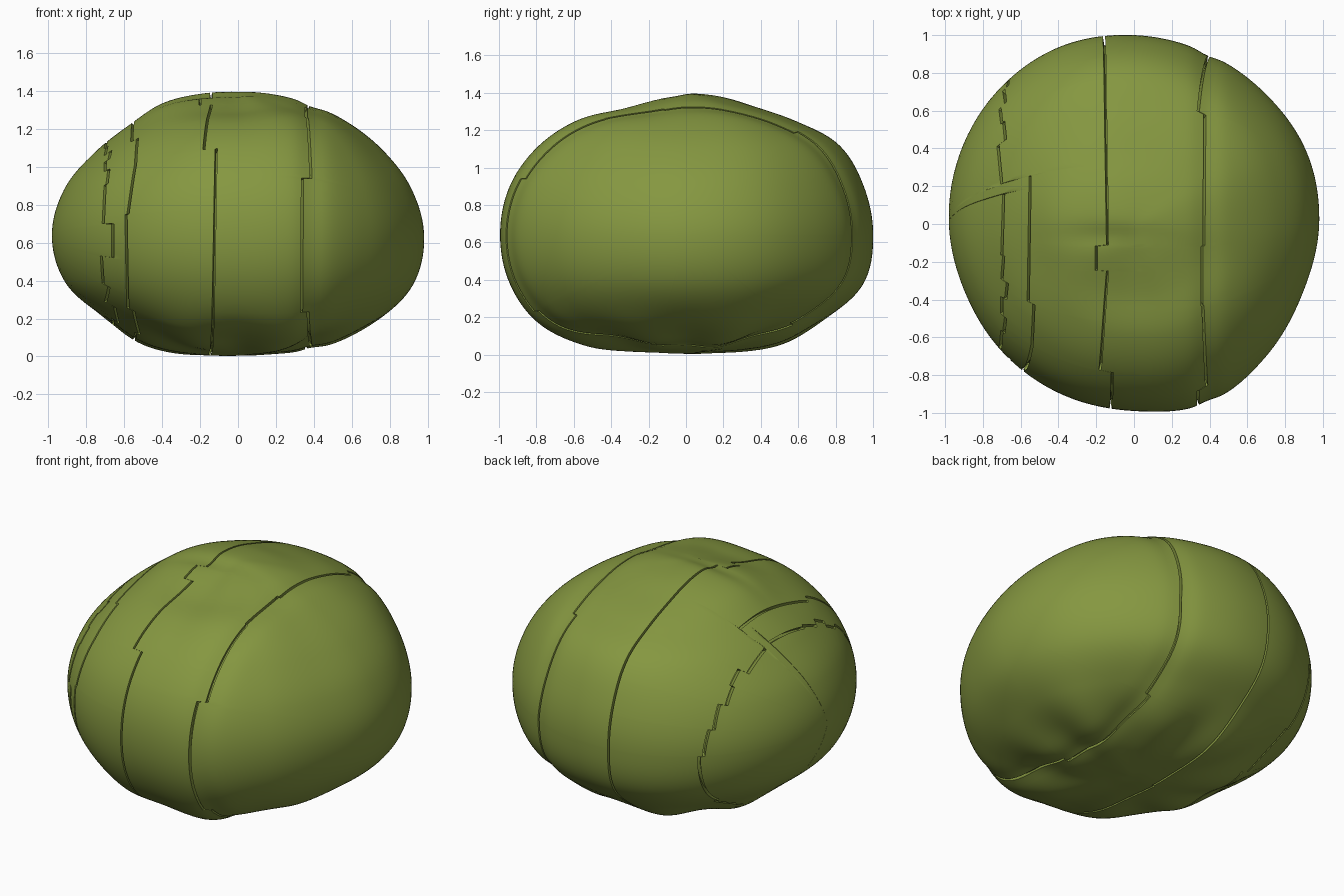
import bpy, bmesh, math
from mathutils import Vector

if "Cube" in bpy.data.objects:
    bpy.data.objects.remove(bpy.data.objects["Cube"])

green = bpy.data.materials.new("olive_green")
green.diffuse_color = (0.235, 0.31, 0.052, 1)
green.use_nodes = True
green.node_tree.nodes["Principled BSDF"].inputs["Base Color"].default_value = green.diffuse_color

CZ = 0.64      # height of the body centre
GAP = 0.006    # half width of the seams

# Radius from the centre every 15 degrees of elevation, bottom to top
RIGHT = [.635, .65, .70, .775, .875, .962, .98, .945, .885, .83, .79, .765, .755]
LEFT = [.635, .655, .71, .775, .84, .945, .98, .945, .87, .815, .80, .77, .755]
FRONT = [.635, .645, .70, .80, .92, .975, .99, .975, .92, .84, .75, .73, .755]
BACK = [.635, .65, .705, .79, .88, .985, 1.0, .985, .95, .85, .78, .76, .755]
# Plan radius every 22.5 degrees, from +x
PLAN = [.98, .99, .98, .985, 1.0, 1.017, 1.01, .995,
        .98, .965, .972, .98, .99, 1.025, .99, .965]


def spline(v, t, wrap=False):
    """Smooth interpolation through evenly spaced values."""
    i = math.floor(t)
    f = t - i
    n = len(v)
    a, b, c, d = [v[k % n] if wrap else v[max(0, min(n - 1, k))] for k in (i - 1, i, i + 1, i + 2)]
    return b + f * (c - a + f * (2 * a - 5 * b + 4 * c - d + f * (3 * (b - c) + d - a))) / 2


def radius(d):
    el = math.asin(max(-1, min(1, d.z)))
    th = math.atan2(d.y, d.x) % (2 * math.pi)
    c2, s2 = math.cos(th) ** 2, math.sin(th) ** 2
    t = el / math.radians(15) + 6
    px, py = (RIGHT if d.x > 0 else LEFT), (FRONT if d.y < 0 else BACK)
    r = c2 * spline(px, t) + s2 * spline(py, t)
    eq = c2 * px[6] + s2 * py[6]
    plan = spline(PLAN, th / math.radians(22.5), True)
    r *= 1 + (plan / eq - 1) * math.cos(el)
    # fuller upper shoulders on the right diagonals
    if d.x > 0:
        r += 0.02 * 4 * c2 * s2 * math.exp(-((el - 0.75) / 0.28) ** 2)
    # soft furrows round the underside
    r *= 1 - 0.02 * math.cos(8 * th) * math.exp(-((el + 0.8) / 0.26) ** 2)
    # shallow crease on the crown
    if d.z > 0:
        r -= 0.015 * math.exp(-((d.y + 0.08) / 0.08) ** 2 - ((d.x + 0.2) / 0.3) ** 2)
    # valley beside the right seam
    r -= 0.012 * math.exp(-((d.x * r - 0.39) / 0.06) ** 2)
    return r


def direction(a, p):
    return Vector((math.cos(a), math.sin(a) * math.cos(p), math.sin(a) * math.sin(p)))


def point(a, p, k=1.0):
    d = direction(a, p)
    return d * radius(d) * k + Vector((0, 0, CZ))


# Stepped seams: (start angle round the x axis, x at start, x at end)
SEAM_R = [(0, .40, .34), (43, .375, .37), (100, .36, .36), (125, .365, .385), (161, .34, .335),
          (207, .37, .385), (255, .36, .36), (320, .38, .40)]
SEAM_M = [(0, -.16, -.14), (99, -.20, -.20), (110, -.14, -.18),
          (150, -.115, -.15), (270, -.14, -.16)]
SEAM_L = [(0, -.66, -.67), (12, -.69, -.68), (24, -.71, -.70), (34, -.69, -.68), (44, -.72, -.70),
          (66, -.55, -.56), (130, -.53, -.54), (150, -.54, -.58), (172, -.59, -.58),
          (215, -.55, -.52), (240, -.54, -.55), (300, -.60, -.62), (330, -.64, -.64)]
# The end seam runs out into the tip at the back
SEAM_E = [(0, -1.3, -1.3), (72, -.69, -.70), (110, -.69, -.70), (125, -.67, -.68), (135, -.70, -.70),
          (145, -.68, -.69), (155, -.70, -.71), (175, -.66, -.66), (190, -.72, -.71),
          (205, -.68, -.70), (220, -.65, -.63), (240, -.66, -.66), (290, -1.3, -1.3)]


def seam_x(seam, deg):
    for i, (s, x0, x1) in enumerate(seam):
        e = seam[i + 1][0] if i + 1 < len(seam) else 360
        if s <= deg < e:
            return x0 + (x1 - x0) * (deg - s) / (e - s)


def seam_angle(seam, deg, shift):
    """Polar angle from +x at which the surface meets the seam."""
    target, p = seam_x(seam, deg) + shift, math.radians(deg)
    lo, hi = 0.0, math.pi
    for _ in range(22):
        mid = (lo + hi) / 2
        if point(mid, p).x > target:
            lo = mid
        else:
            hi = mid
    return (lo + hi) / 2


def piece(name, seam_a, seam_b, rows, scale=1.0):
    """Surface slice between two seams (None = tip of the body)."""
    cols = {float(d) for d in range(0, 360, 2)}
    for seam in (seam_a, seam_b):
        for s, _, _ in seam or []:
            cols |= {(s - 0.3) % 360, (s + 0.3) % 360}
    bm = bmesh.new()
    grid = []
    for deg in sorted(cols):
        p = math.radians(deg)
        a0 = seam_angle(seam_a, deg, -GAP) if seam_a else 0.0
        a1 = seam_angle(seam_b, deg, GAP) if seam_b else math.pi
        line = [point(a0 + (a1 - a0) * i / rows, p, scale) for i in range(rows + 1)]
        if seam_a:      # rims turned into the seam
            line.insert(0, point(a0, p, 0.92))
        if seam_b:
            line.append(point(a1, p, 0.92))
        grid.append([bm.verts.new(v) for v in line])
    for j, a in enumerate(grid):
        b = grid[(j + 1) % len(grid)]
        for i in range(len(a) - 1):
            bm.faces.new((a[i], a[i + 1], b[i + 1], b[i]))
    bmesh.ops.remove_doubles(bm, verts=bm.verts, dist=1e-5)
    # drop the collapsed cells at the tip
    thin = [f for f in bm.faces if f.calc_area() < 1e-9]
    bmesh.ops.delete(bm, geom=thin, context='FACES')
    me = bpy.data.meshes.new(name)
    bm.to_mesh(me)
    bm.free()
    me.materials.append(green)
    ob = bpy.data.objects.new(name, me)
    bpy.context.collection.objects.link(ob)
    bpy.ops.object.select_all(action='DESELECT')
    ob.select_set(True)
    bpy.context.view_layer.objects.active = ob
    bpy.ops.object.shade_smooth_by_angle(angle=math.radians(40))


# Outer pieces from right to left
piece("right_cap", None, SEAM_R, 36)
piece("right_slice", SEAM_R, SEAM_M, 20)
piece("left_slice", SEAM_M, SEAM_L, 20)
piece("left_ring", SEAM_L, SEAM_E, 16)
piece("left_cap", SEAM_E, None, 24)
# Core seen at the bottom of the seams
piece("inner_core", None, None, 60, 0.95)
